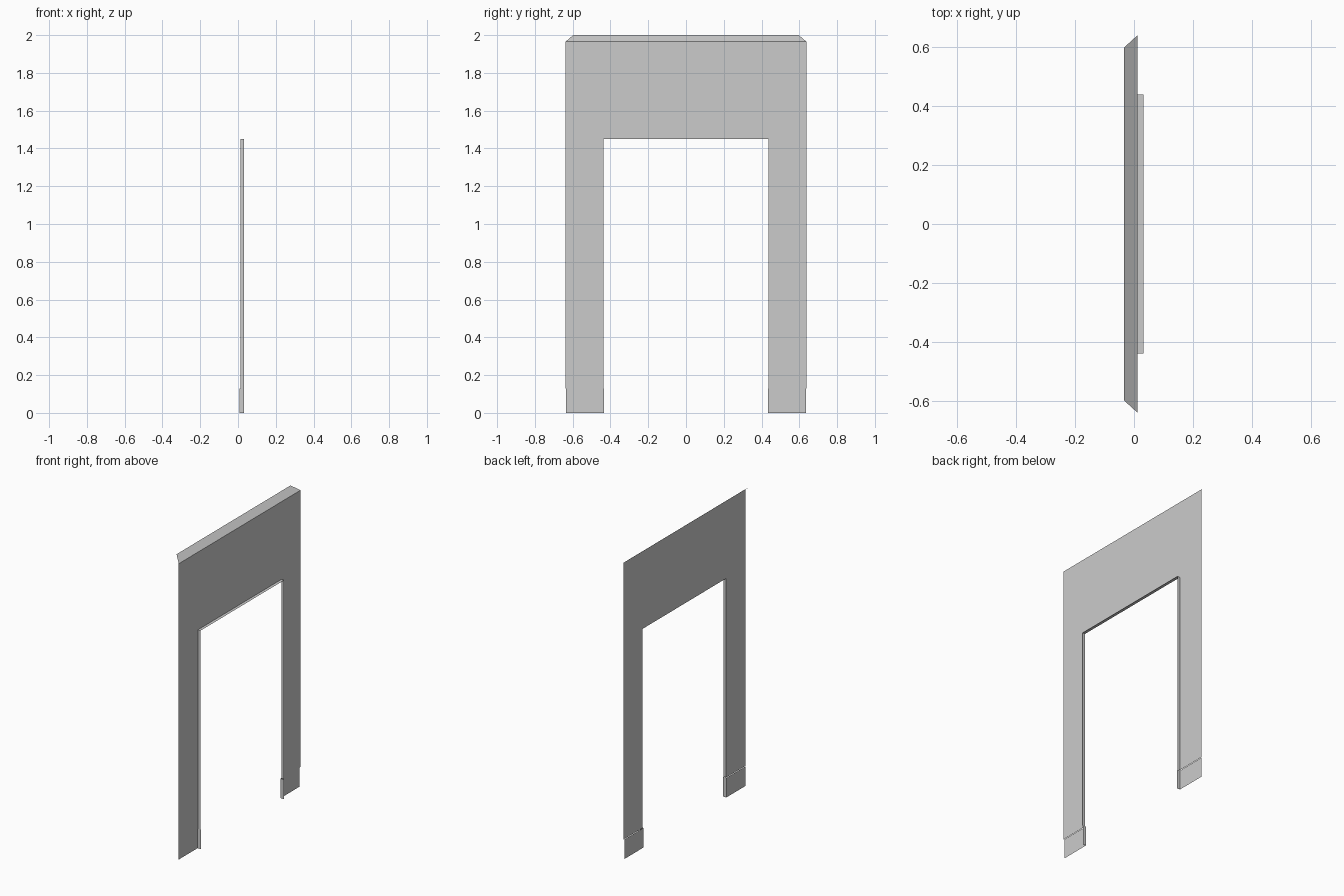
import bpy
from mathutils import Vector

cube = bpy.data.objects.get("Cube")
if cube:
    bpy.data.objects.remove(cube, do_unlink=True)

# One plain grey for the whole frame
grey = bpy.data.materials.new("plain grey")
grey.use_nodes = True
colour = (0.6, 0.6, 0.6, 1)
grey.diffuse_color = colour
grey.node_tree.nodes["Principled BSDF"].inputs["Base Color"].default_value = colour


def sheet(name, points, facing):
    """Thin open sheet of one face, wound to face the given direction."""
    mesh = bpy.data.meshes.new(name)
    mesh.from_pydata(points, [], [range(len(points))])
    if mesh.polygons[0].normal.dot(Vector(facing)) < 0:
        mesh.flip_normals()
    mesh.materials.append(grey)
    obj = bpy.data.objects.new(name, mesh)
    bpy.context.collection.objects.link(obj)


def upright(name, x, y0, y1, z0, z1):
    sheet(name, [(x, y0, z0), (x, y1, z0), (x, y1, z1), (x, y0, z1)], (1, 0, 0))


def jamb(name, y, x0, x1, z0, z1, side):
    sheet(name, [(x0, y, z0), (x1, y, z0), (x1, y, z1), (x0, y, z1)], (0, -side, 0))


FACE, FOOT, LIP, BACK = 0.012, 0.008, 0.032, -0.033
OUTER, INNER, STEP = 0.638, 0.438, 0.004
FOOT_TOP, HEAD, SHOULDER, TOP = 0.13, 1.45, 1.965, 2.0

# Arch-shaped face panel
outline = [(OUTER, FOOT_TOP), (OUTER, SHOULDER), (-OUTER, SHOULDER), (-OUTER, FOOT_TOP),
           (-INNER, FOOT_TOP), (-INNER, HEAD), (INNER, HEAD), (INNER, FOOT_TOP)]
sheet("face_panel", [(FACE, y, z) for y, z in outline], (1, 0, 0))

# Sloped top trim with mitred ends
sheet("top_bevel", [(FACE, -OUTER, SHOULDER), (FACE, OUTER, SHOULDER),
                    (BACK, 0.597, TOP), (BACK, -0.597, TOP)], (0, 0, 1))

# Underside of the opening
sheet("opening_head", [(FACE, -INNER, HEAD), (FACE, INNER, HEAD),
                       (LIP, INNER, HEAD), (LIP, -INNER, HEAD)], (0, 0, -1))

# Opening sides and the slightly recessed feet
for label, side in (("front", -1), ("back", 1)):
    jamb(label + "_jamb", side * INNER, FACE, LIP, FOOT_TOP, HEAD, side)
    inner, outer = side * (INNER - STEP), side * (OUTER - STEP)
    upright(label + "_foot_panel", FOOT, inner, outer, 0, FOOT_TOP)
    jamb(label + "_foot_jamb", inner, FOOT, LIP, 0, FOOT_TOP, side)
